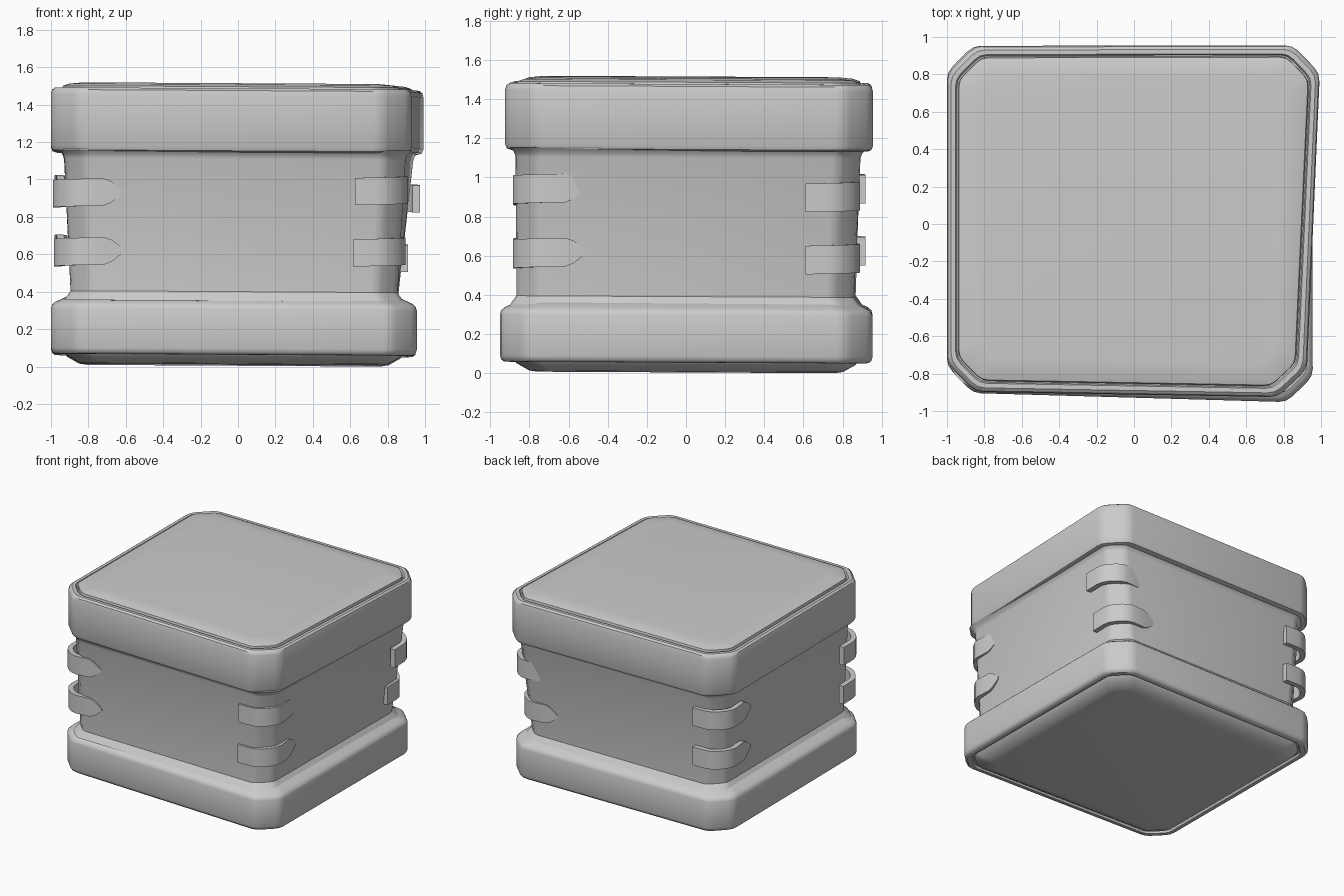
import bpy, bmesh
from mathutils import Vector

if "Cube" in bpy.data.objects:
    bpy.data.objects.remove(bpy.data.objects["Cube"])

# Slightly skewed plan corners: front left, front right, back right, back left
CAP = [(-1, -.895), (.918, -.928), (1.0, .956), (-1, .952)]
BASE = [(-1, -.9), (.956, -.956), (.953, .953), (-1, .953)]
BODY_TOP = [(-.928, -.86), (.892, -.872), (.94, .892), (-.93, .89)]
BODY_LOW = [(-.895, -.853), (.852, -.868), (.858, .858), (-.895, .868)]


def tilted(x, y, z):
    return (x, y, z - .006 * x - .005 * y)


def ring(corners, z, inset, cut):
    """Square outline with cut, softly rounded corners."""
    pts = [Vector(c) for c in corners]
    pts = [p - Vector((inset if p.x > 0 else -inset, inset if p.y > 0 else -inset)) for p in pts]
    octagon = []
    for i, p in enumerate(pts):
        octagon += [p + (pts[i - 1] - p).normalized() * cut,
                    p + (pts[(i + 1) % 4] - p).normalized() * cut]
    out = []
    for i, p in enumerate(octagon):
        a, b = octagon[i - 1], octagon[(i + 1) % 8]
        r = cut * .3
        pa, pb = p + (a - p).normalized() * r, p + (b - p).normalized() * r
        out += [pa, (pa + 2 * p + pb) / 4, pb]
    return [tilted(p.x, p.y, z) for p in out]


def finish(name, bm, angle=35):
    bmesh.ops.recalc_face_normals(bm, faces=bm.faces[:])
    me = bpy.data.meshes.new(name)
    bm.to_mesh(me)
    bm.free()
    ob = bpy.data.objects.new(name, me)
    bpy.context.collection.objects.link(ob)
    bpy.ops.object.select_all(action='DESELECT')
    ob.select_set(True)
    bpy.context.view_layer.objects.active = ob
    bpy.ops.object.shade_smooth_by_angle(angle=angle * .0174533)
    return ob


def loft(name, rings):
    bm = bmesh.new()
    loops = [[bm.verts.new(p) for p in r] for r in rings]
    for lo, hi in zip(loops, loops[1:]):
        n = len(lo)
        for i in range(n):
            bm.faces.new((lo[i], lo[(i + 1) % n], hi[(i + 1) % n], hi[i]))
    bm.faces.new(loops[0][::-1])
    bm.faces.new(loops[-1])
    return finish(name, bm)


# Base slab with a bulging bottom panel and a sloped shoulder
loft("base_slab", [ring(BASE, z, i, c) for z, i, c in [
    (.012, .19, .09), (.018, .15, .10), (.055, .085, .11), (.078, .07, .11), (.078, .06, .11),
    (.062, .05, .12), (.064, .02, .13), (.075, .006, .14), (.095, 0, .14),
    (.305, 0, .14), (.325, .006, .14), (.34, .022, .14), (.365, .075, .12), (.385, .12, .10)]])

# Tapered body with flared ends
loft("body", [ring(c, z, i, .11) for c, z, i in [
    (BODY_LOW, .35, -.035), (BODY_LOW, .372, -.02), (BODY_LOW, .40, 0),
    (BODY_TOP, 1.11, 0), (BODY_TOP, 1.135, -.008), (BODY_TOP, 1.16, -.03)]])

# Top slab with a shallow groove and raised lid panel
loft("top_slab", [ring(CAP, z, i, c) for z, i, c in [
    (1.15, .12, .11), (1.145, .03, .14), (1.153, .008, .15), (1.175, 0, .15),
    (1.452, 0, .15), (1.475, .006, .15), (1.487, .022, .14), (1.487, .046, .13),
    (1.472, .052, .13), (1.472, .058, .13), (1.496, .064, .12), (1.508, .10, .11),
    (1.515, .17, .09)]])


def strap(name, x, y, z, square, point):
    """Bent strap round a corner: square end one way, pointed end the other."""
    c, s, p = Vector((x, y)), Vector(square), Vector(point)
    # (distance to square end, distance to point end, half height)
    path = [(.28, .0, .073), (.16, 0, .073), (.115, .01, .073), (.075, .035, .073),
            (.035, .075, .073), (.01, .115, .073), (0, .16, .073),
            (.008, .27, .073), (.012, .31, .058), (.016, .35, .028), (.018, .37, .01)]
    pts = [c + s * a + p * b for a, b, h in path]
    bm = bmesh.new()
    secs = []
    for i, (a, b, h) in enumerate(path):
        t = (pts[min(i + 1, len(pts) - 1)] - pts[max(i - 1, 0)]).normalized()
        n = Vector((-t.y, t.x))
        if n.dot(s + p) < 0:
            n = -n
        q = pts[i] + n * .04
        zc = z + .02 * (b - a)
        secs.append([bm.verts.new((v.x, v.y, zc + k)) for v, k in
                     ((pts[i], -h), (pts[i], h), (q, h), (q, -h))])
    for u, v in zip(secs, secs[1:]):
        for j in range(4):
            bm.faces.new((u[j], u[(j + 1) % 4], v[(j + 1) % 4], v[j]))
    bm.faces.new(secs[0])
    bm.faces.new(secs[-1][::-1])
    finish(name, bm)


# Two corner straps on every corner, turning the same way round
E, W, N, S = (1, 0), (-1, 0), (0, 1), (0, -1)
for name, xs, y, zs, sq, pt in [
        ("front_right", (.905, .895), -.885, (.945, .617), W, N),
        ("back_right", (.972, .908), .89, (.905, .587), S, W),
        ("back_left", (-.98, -.98), .917, (.95, .632), E, S),
        ("front_left", (-.99, -.985), -.882, (.932, .617), N, E)]:
    for level, x, z in zip(("upper", "lower"), xs, zs):
        strap(f"{name}_strap_{level}", x, y, z, sq, pt)

# Stand the model on the ground
low = min(v.co.z for v in bpy.data.objects["base_slab"].data.vertices)
for ob in bpy.data.objects:
    ob.location.z -= low
